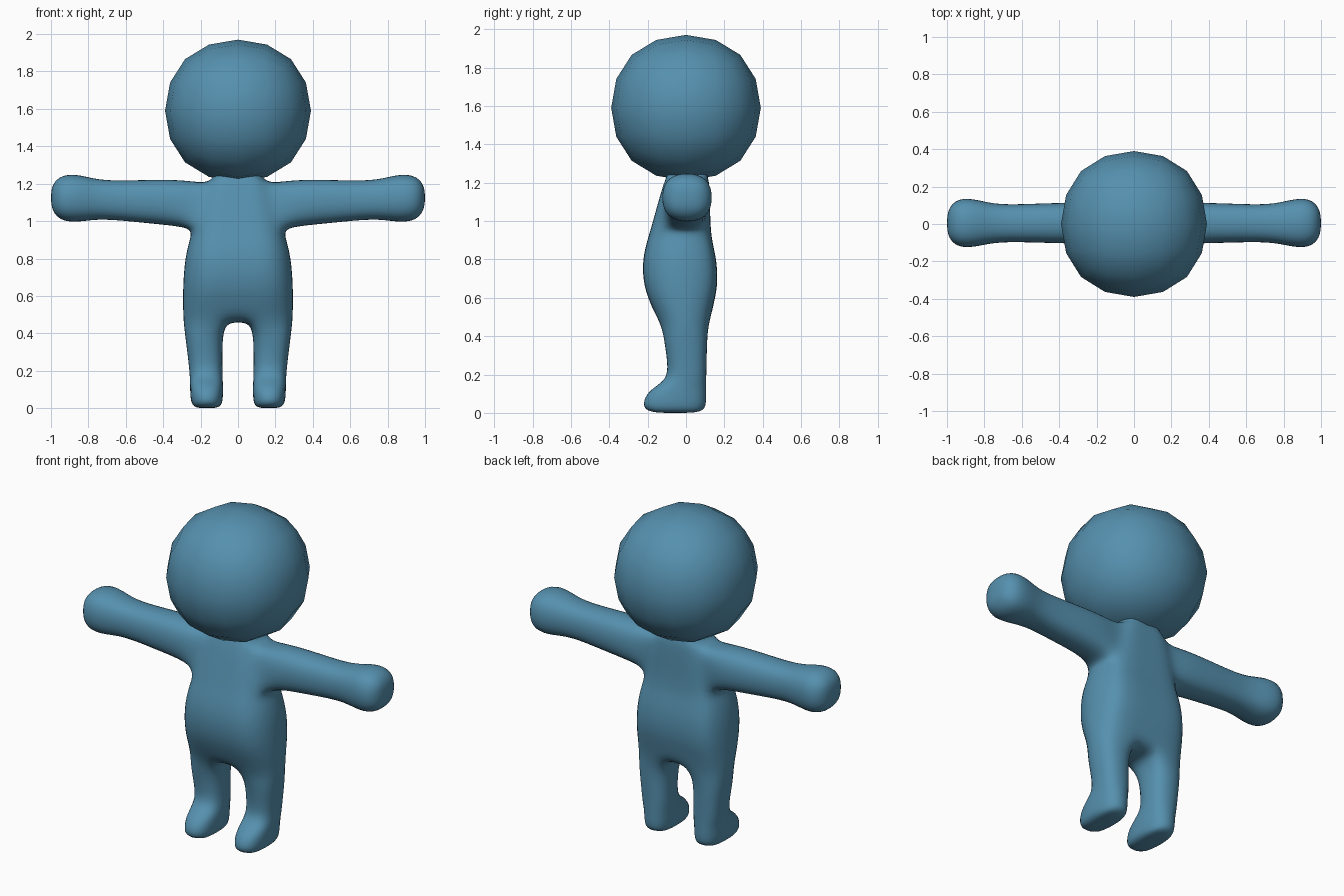
import bpy, bmesh

if "Cube" in bpy.data.objects:
    bpy.data.objects.remove(bpy.data.objects["Cube"])

skin = bpy.data.materials.new("dusty_blue")
skin.diffuse_color = (0.092, 0.28, 0.425, 1)
skin.use_nodes = True
skin.node_tree.nodes["Principled BSDF"].inputs["Base Color"].default_value = skin.diffuse_color

K = 0.8        # corner pull of an eight-point ring
GROW = 1.07    # makes up for subdivision shrinkage
RING = [(-K, -K), (0, -1), (K, -K), (1, 0), (K, K), (0, 1), (-K, K), (-1, 0)]


def finish(name, bm, levels):
    bmesh.ops.recalc_face_normals(bm, faces=bm.faces)
    for f in bm.faces:
        f.smooth = True
    me = bpy.data.meshes.new(name)
    bm.to_mesh(me)
    bm.free()
    me.materials.append(skin)
    ob = bpy.data.objects.new(name, me)
    bpy.context.collection.objects.link(ob)
    if name == "body":
        mirror = ob.modifiers.new("mirror", 'MIRROR')
        mirror.use_clip = True
    sub = ob.modifiers.new("rounding", 'SUBSURF')
    sub.levels = sub.render_levels = levels
    return ob


def ring(bm, a0, a1, b0, b1, place):
    """Eight points filling the box a0..a1, b0..b1."""
    ca, cb = (a0 + a1) / 2, (b0 + b1) / 2
    ra, rb = (a1 - a0) / 2 * GROW, (b1 - b0) / 2 * GROW
    return [bm.verts.new(place(ca + u * ra, cb + v * rb)) for u, v in RING]


def bridge(bm, p, q, closed=True):
    n = len(p)
    for i in range(n if closed else n - 1):
        j = (i + 1) % n
        bm.faces.new((p[i], p[j], q[j], q[i]))


def limb(bm, loop, rings, tip):
    """Extrude an eight-point loop along rings and close it with four quads."""
    for r in rings:
        bridge(bm, loop, r)
        loop = r
    c = bm.verts.new(tip)
    for i in (1, 3, 5, 7):
        bm.faces.new((loop[i], loop[(i + 1) % 8], loop[(i + 2) % 8], c))


# Body: right half, mirrored
bm = bmesh.new()

# Torso levels: height, half width, front y, back y
LEVELS = [(0.46, 0.290, -0.135, 0.122), (0.56, 0.293, -0.182, 0.142),
          (0.66, 0.292, -0.220, 0.165), (0.78, 0.284, -0.228, 0.162),
          (0.88, 0.264, -0.208, 0.140), (0.95, 0.240, -0.185, 0.128),
          (1.08, 0.215, -0.150, 0.125), (1.20, 0.175, -0.115, 0.122),
          (1.23, 0.130, -0.100, 0.112), (1.29, 0.110, -0.090, 0.100)]
ARM_LOW = 5
torso = []
for z, w, f, b in LEVELS:
    w /= 0.95
    mid = (f + b) / 2
    pts = [(0, f), (0.22 * w, f), (0.58 * w, f * 0.98), (0.86 * w, f * 0.72), (w, mid),
           (0.86 * w, b * 0.78), (0.58 * w, b * 0.98), (0.22 * w, b), (0, b)]
    torso.append([bm.verts.new((x, y, z)) for x, y in pts])
for lv, (p, q) in enumerate(zip(torso, torso[1:])):
    if lv in (ARM_LOW, ARM_LOW + 1):   # leave the arm opening free
        bridge(bm, p[:4], q[:4], False)
        bridge(bm, p[5:], q[5:], False)
    else:
        bridge(bm, p, q, False)
bm.faces.new(torso[-1])

# Arm and hand: x, low z, high z, front y, back y
l0, l1, l2 = torso[ARM_LOW:ARM_LOW + 3]
shoulder = [l0[3], l0[4], l0[5], l1[5], l2[5], l2[4], l2[3], l1[3]]
ARM = [(0.30, 0.972, 1.222, -0.105, 0.115), (0.50, 0.990, 1.220, -0.100, 0.110),
       (0.73, 1.015, 1.213, -0.093, 0.100), (0.84, 0.996, 1.248, -0.122, 0.132),
       (0.94, 0.996, 1.250, -0.128, 0.140), (0.995, 1.050, 1.200, -0.075, 0.085)]
limb(bm, shoulder,
     [ring(bm, y0, y1, z0, z1, lambda a, b, x=x: (x, a, b)) for x, z0, z1, y0, y1 in ARM],
     (1.005, 0.005, 1.125))

# Crotch strip between the legs
base = torso[0]
crotch = bm.verts.new((0, 0, 0.46))
inner = bm.verts.new((0.064, 0, 0.45))
bm.faces.new((base[0], base[1], inner, crotch))
bm.faces.new((crotch, inner, base[7], base[8]))

# Leg and foot: height, inner x, outer x, front y, back y
LEG = [(0.38, 0.083, 0.281, -0.114, 0.110), (0.26, 0.084, 0.266, -0.095, 0.107),
       (0.17, 0.083, 0.257, -0.098, 0.105), (0.12, 0.080, 0.256, -0.195, 0.105),
       (0.045, 0.080, 0.255, -0.230, 0.106), (0.0, 0.093, 0.238, -0.200, 0.088)]
limb(bm, base[1:8] + [inner],
     [ring(bm, x0, x1, y0, y1, lambda a, b, z=z: (a, b, z)) for z, x0, x1, y0, y1 in LEG],
     (0.166, -0.055, 0.0))
finish("body", bm, 2)

# Head: rounded cube, scaled so its subdivided extent fits
bm = bmesh.new()
bmesh.ops.create_cube(bm, size=2)
head = finish("head", bm, 2)
bpy.context.view_layer.update()
ev = head.evaluated_get(bpy.context.evaluated_depsgraph_get())
reach = max(v.co.x for v in ev.data.vertices)
for v in head.data.vertices:
    v.co.x *= 0.39 / reach
    v.co.y *= 0.39 / reach
    v.co.z *= 0.38 / reach
head.location.z = 1.59
